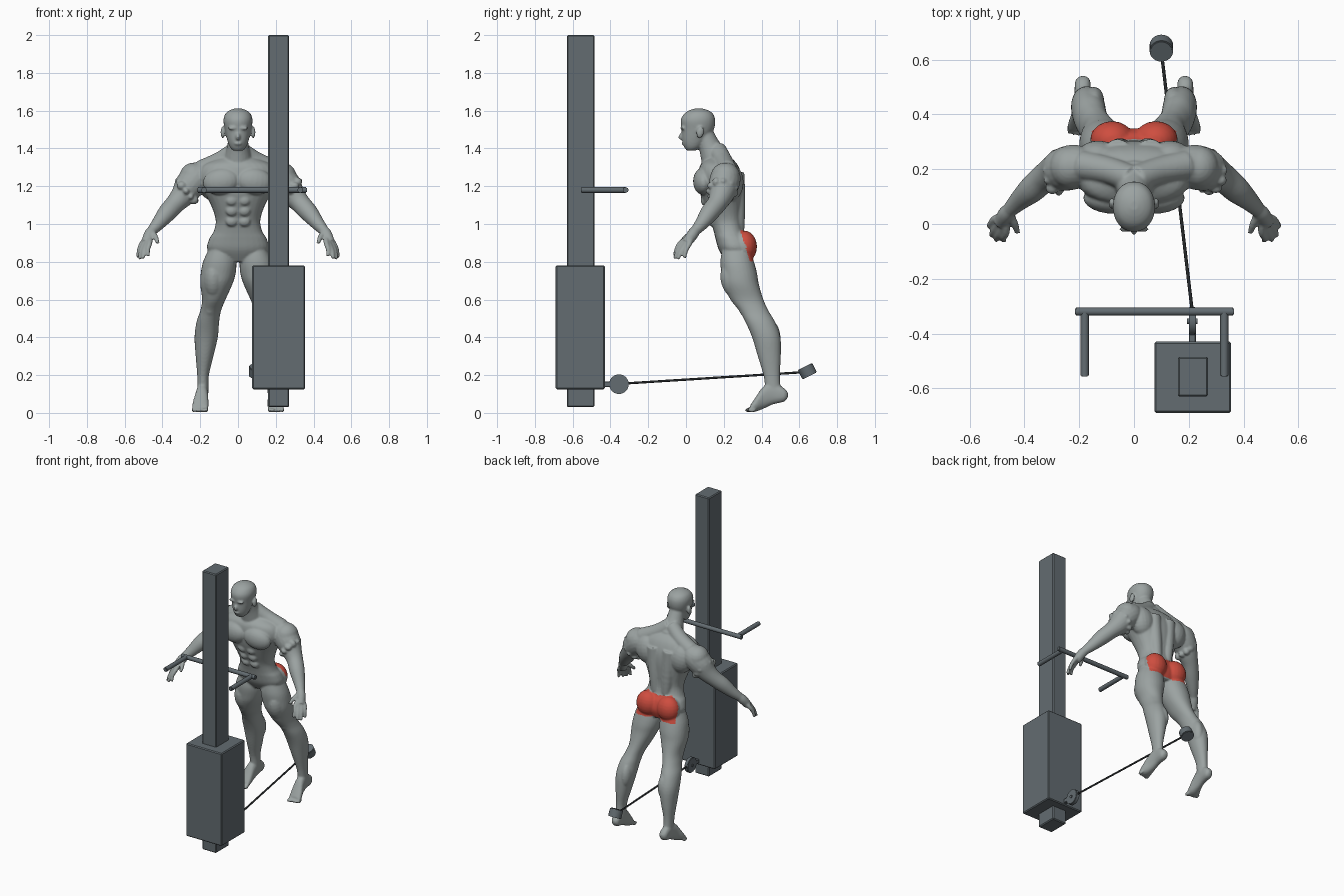
import bpy
import bmesh
import math
import random
from mathutils import Vector, Matrix, Euler

random.seed(4)
cube = bpy.data.objects.get("Cube")
if cube:
    bpy.data.objects.remove(cube, do_unlink=True)


def material(name, color):
    mat = bpy.data.materials.new(name)
    mat.use_nodes = True
    mat.diffuse_color = (*color, 1)
    mat.node_tree.nodes["Principled BSDF"].inputs["Base Color"].default_value = (*color, 1)
    return mat


skin = material("body grey", (0.33, 0.365, 0.36))
red = material("muscle red", (0.62, 0.075, 0.05))
steel = material("machine grey", (0.125, 0.15, 0.165))
black = material("cable black", (0.02, 0.023, 0.025))


def add_object(name, bm, *mats, angle=35):
    bmesh.ops.recalc_face_normals(bm, faces=bm.faces)
    mesh = bpy.data.meshes.new(name)
    bm.to_mesh(mesh)
    bm.free()
    for mat in mats:
        mesh.materials.append(mat)
    mesh.polygons.foreach_set("use_smooth", [True] * len(mesh.polygons))
    mesh.set_sharp_from_angle(angle=math.radians(angle))
    obj = bpy.data.objects.new(name, mesh)
    bpy.context.scene.collection.objects.link(obj)
    return obj


def box(name, low, high, bevel=0.006):
    low, high = Vector(low), Vector(high)
    bm = bmesh.new()
    bmesh.ops.create_cube(bm, size=1, matrix=Matrix.Translation((low + high) / 2)
                          @ Matrix.Diagonal((*(high - low), 1)))
    bmesh.ops.bevel(bm, geom=bm.edges[:], offset=bevel, segments=1, affect='EDGES')
    return add_object(name, bm, steel, angle=20)


def rod(name, start, end, radius, mat=steel, bevel=0.0):
    start, end = Vector(start), Vector(end)
    axis = end - start
    bm = bmesh.new()
    bmesh.ops.create_cone(bm, cap_ends=True, segments=24, radius1=radius, radius2=radius,
                          depth=axis.length, matrix=Matrix.Translation((start + end) / 2)
                          @ axis.to_track_quat('Z', 'Y').to_matrix().to_4x4())
    if bevel:
        rims = [e for e in bm.edges if any(len(f.verts) > 4 for f in e.link_faces)]
        bmesh.ops.bevel(bm, geom=rims, offset=bevel, segments=2, affect='EDGES')
    return add_object(name, bm, mat)


# Cable machine
box("column", (0.16, -0.63, 0.03), (0.27, -0.485, 2.0))
box("weight_housing", (0.075, -0.69, 0.125), (0.355, -0.43, 0.78))
rod("handle_crossbar", (-0.215, -0.32, 1.18), (0.365, -0.32, 1.18), 0.015, bevel=0.004)
for side, x in (("right", -0.18), ("left", 0.33)):
    rod(side + "_handle", (x, -0.32, 1.18), (x, -0.557, 1.18), 0.015, bevel=0.004)
box("pulley_bracket", (0.2, -0.44, 0.138), (0.226, -0.36, 0.166), 0.003)
rod("pulley_wheel", (0.2, -0.355, 0.152), (0.226, -0.355, 0.152), 0.052, bevel=0.003)
rod("pulley_axle", (0.194, -0.355, 0.152), (0.232, -0.355, 0.152), 0.01)
rod("cable", (0.213, -0.32, 0.156), (0.1, 0.63, 0.216), 0.006, black)
rod("ankle_cuff", (0.1, 0.655, 0.196), (0.1, 0.63, 0.246), 0.043, bevel=0.004)

# Body helpers: every part goes into one mesh that is fused afterwards
body = bmesh.new()
SIDES = (-1, 1)


def spline(rows, steps=4):
    """Catmull-Rom resampling of rows of numbers."""
    out = []
    for i in range(len(rows) - 1):
        a, b, c, d = (rows[min(max(i + k, 0), len(rows) - 1)] for k in (-1, 0, 1, 2))
        for s in range(steps):
            t = s / steps
            out.append([q + t / 2 * (r - p + t * (2 * p - 5 * q + 4 * r - w
                        + t * (3 * (q - r) + w - p))) for p, q, r, w in zip(a, b, c, d)])
    return out + [list(rows[-1])]


def loft(rings, power=1.0, count=28):
    """Skin closed rings, each a centre and two half axes."""
    def bend(v):
        return math.copysign(abs(v) ** power, v)
    loops = []
    for centre, u, v in rings:
        angles = [2 * math.pi * k / count for k in range(count)]
        loops.append([body.verts.new(centre + u * bend(math.cos(a)) + v * bend(math.sin(a)))
                      for a in angles])
    for a, b in zip(loops, loops[1:]):
        for k in range(count):
            n = (k + 1) % count
            body.faces.new((a[k], a[n], b[n], b[k]))
    body.faces.new(loops[0])
    body.faces.new(loops[-1])


def stack(rows, power=1.0, side=1):
    """Horizontal sections: height, inner x, outer x, front y, back y."""
    loft([(Vector((side * (x0 + x1) / 2, (y0 + y1) / 2, z)), Vector(((x1 - x0) / 2, 0, 0)),
           Vector((0, (y1 - y0) / 2, 0))) for z, x0, x1, y0, y1 in spline(rows)], power)


def tube(rows, side=1, count=20):
    """Round limb through rows of x, y, z, radius."""
    rows = spline(rows)
    pts = [Vector((side * r[0], r[1], r[2])) for r in rows]
    rings = []
    for i, p in enumerate(pts):
        turn = (pts[min(i + 1, len(pts) - 1)] - pts[max(i - 1, 0)]).to_track_quat('Z', 'Y')
        rings.append((p, turn @ Vector((rows[i][3], 0, 0)), turn @ Vector((0, rows[i][3], 0))))
    loft(rings, count=count)


def blob(centre, radii, side=1, turn=(0, 0, 0)):
    x, y, z = centre
    rot = Euler((turn[0], side * turn[1], side * turn[2])).to_matrix().to_4x4()
    bmesh.ops.create_uvsphere(body, u_segments=20, v_segments=12, radius=1,
                              matrix=Matrix.Translation((side * x, y, z)) @ rot
                              @ Matrix.Diagonal((*radii, 1)))


def centred(rows):
    return [(z, -w, w, y0, y1) for z, y0, y1, w in rows]


# Head, neck and trunk
stack(centred([(1.388, 0.005, 0.05, 0.025), (1.405, -0.008, 0.08, 0.042), (1.44, -0.02, 0.11, 0.056),
               (1.50, -0.024, 0.147, 0.07), (1.55, -0.028, 0.155, 0.077), (1.585, -0.008, 0.142, 0.066),
               (1.603, 0.02, 0.115, 0.043), (1.612, 0.05, 0.085, 0.015)]), 0.95)
tube([(0, 0.10, 1.47, 0.05), (0, 0.125, 1.41, 0.058), (0, 0.16, 1.33, 0.08)])
blob((0, -0.026, 1.462), (0.012, 0.014, 0.018))
blob((0, -0.014, 1.426), (0.022, 0.01, 0.008))
stack(centred([(0.80, 0.215, 0.33, 0.08), (0.86, 0.175, 0.35, 0.16), (0.92, 0.157, 0.335, 0.153),
               (0.96, 0.147, 0.308, 0.129), (1.02, 0.128, 0.298, 0.118), (1.10, 0.095, 0.302, 0.143),
               (1.18, 0.07, 0.305, 0.185), (1.25, 0.065, 0.298, 0.21), (1.31, 0.075, 0.275, 0.185),
               (1.345, 0.11, 0.245, 0.11), (1.365, 0.14, 0.21, 0.05)]), 0.85)

for s in SIDES:
    # Face and neck details
    blob((0.081, 0.075, 1.485), (0.011, 0.02, 0.032), s, (-0.2, 0, 0))
    blob((0.03, -0.019, 1.507), (0.026, 0.012, 0.008), s)
    tube([(0.01, 0.165, 1.39, 0.05), (0.09, 0.195, 1.335, 0.05), (0.19, 0.215, 1.285, 0.055)], s)
    # Chest, stomach and back muscles
    blob((0.09, 0.088, 1.225), (0.097, 0.05, 0.07), s, (0, 0.15, 0.1))
    for z, y in ((1.125, 0.092), (1.07, 0.11), (1.015, 0.13)):
        blob((0.034, y + 0.006, z), (0.031, 0.02, 0.028), s)
    tube([(0.04, 0.275, 0.97, 0.034), (0.05, 0.272, 1.1, 0.042), (0.06, 0.26, 1.27, 0.05)], s)
    blob((0.13, 0.235, 1.22), (0.085, 0.07, 0.10), s, (0, 0.2, 0))
    # Buttocks
    blob((0.08, 0.308, 0.88), (0.08, 0.068, 0.085), s)
    # Leg
    stack([(0.86, 0.03, 0.158, 0.19, 0.34), (0.80, 0.01, 0.185, 0.182, 0.36),
           (0.74, 0.012, 0.197, 0.187, 0.376), (0.68, 0.03, 0.2, 0.197, 0.386),
           (0.60, 0.066, 0.19, 0.235, 0.41), (0.54, 0.09, 0.2, 0.282, 0.437),
           (0.48, 0.1, 0.22, 0.315, 0.472), (0.40, 0.107, 0.23, 0.35, 0.5),
           (0.30, 0.13, 0.224, 0.38, 0.502), (0.20, 0.154, 0.216, 0.41, 0.497),
           (0.13, 0.156, 0.215, 0.42, 0.503), (0.09, 0.158, 0.214, 0.43, 0.525)], 0.95, s)
    blob((0.13, 0.25, 0.70), (0.055, 0.065, 0.10), s, (0.3, 0, 0))
    blob((0.15, 0.32, 0.55), (0.035, 0.04, 0.04), s)
    blob((0.145, 0.45, 0.41), (0.036, 0.05, 0.085), s, (0.15, 0, 0))
    # Foot: rows of y, centre x, half width, sole z, top z
    foot = spline([(0.54, 0.187, 0.012, 0.085, 0.105), (0.52, 0.187, 0.028, 0.06, 0.13),
                   (0.46, 0.188, 0.03, 0.045, 0.16), (0.41, 0.192, 0.034, 0.022, 0.14),
                   (0.37, 0.198, 0.042, 0.007, 0.085), (0.34, 0.201, 0.042, 0.004, 0.04)])
    loft([(Vector((s * x, y, (z0 + z1) / 2)), Vector((w, 0, 0)), Vector((0, 0, (z1 - z0) / 2)))
          for y, x, w, z0, z1 in foot], 0.85)
    for k in range(5):
        blob((0.168 + 0.017 * k, 0.333 + 0.004 * k, 0.015), (0.011 - 0.0007 * k, 0.022, 0.012), s)
    # Arm with a heavy upper part that ends in a ragged rim
    tube([(0.17, 0.21, 1.275, 0.062), (0.21, 0.21, 1.25, 0.08), (0.255, 0.2, 1.205, 0.08),
          (0.29, 0.187, 1.155, 0.066), (0.33, 0.165, 1.11, 0.053), (0.375, 0.125, 1.06, 0.049),
          (0.42, 0.085, 1.005, 0.037), (0.455, 0.05, 0.965, 0.027)], s)
    blob((0.235, 0.208, 1.25), (0.075, 0.078, 0.075), s)
    for k in range(11):
        a = 2 * math.pi * k / 11
        ring = Vector((0.64, 0.1, 0.76)) * math.cos(a) + Vector((0.1, -0.98, 0.1)) * math.sin(a)
        spot = Vector((0.274, 0.19, 1.175)) + ring * 0.068
        blob(spot, [random.uniform(0.014, 0.026) for _ in range(3)], s)
    # Hand
    tube([(0.45, 0.055, 0.972, 0.026), (0.468, 0.035, 0.945, 0.03), (0.488, 0.004, 0.9, 0.026)], s)
    tips = ((0.53, -0.008, 0.82), (0.522, -0.042, 0.813), (0.503, -0.06, 0.817), (0.475, -0.06, 0.83))
    for k, tip in enumerate(tips):
        root = Vector((0.506 - 0.013 * k, 0.02 - 0.016 * k, 0.9))
        mid = root.lerp(Vector(tip), 0.5) + Vector((0.006, -0.006, 0))
        tube([(0.468, 0.03, 0.94, 0.014), (*root, 0.014), (*mid, 0.012), (*tip, 0.009)], s, 12)
    tube([(0.458, 0.04, 0.958, 0.018), (0.436, 0.0, 0.93, 0.014), (0.425, -0.032, 0.9, 0.01)], s, 12)

# Fuse the parts into one smooth skin
source = add_object("body_source", body, skin)
fuse = source.modifiers.new("fuse", 'REMESH')
fuse.mode = 'VOXEL'
fuse.voxel_size = 0.0065
relax = source.modifiers.new("relax", 'SMOOTH')
relax.factor = 0.5
relax.iterations = 3
graph = bpy.context.evaluated_depsgraph_get()
graph.update()
mesh = bpy.data.meshes.new_from_object(source.evaluated_get(graph))
bpy.data.objects.remove(source, do_unlink=True)
mesh.name = "body"
mesh.materials.clear()
for mat in (skin, red):
    mesh.materials.append(mat)

# Highlight the buttock muscles
for face in mesh.polygons:
    face.use_smooth = True
    x, y, z = face.center
    in_height = 0.805 < z < 0.955 + 0.15 * abs(x)
    behind = y > 0.285 + 0.3 * (0.975 - z)
    face.material_index = int(in_height and behind and abs(x) < 0.157)
bpy.context.scene.collection.objects.link(bpy.data.objects.new("body", mesh))
